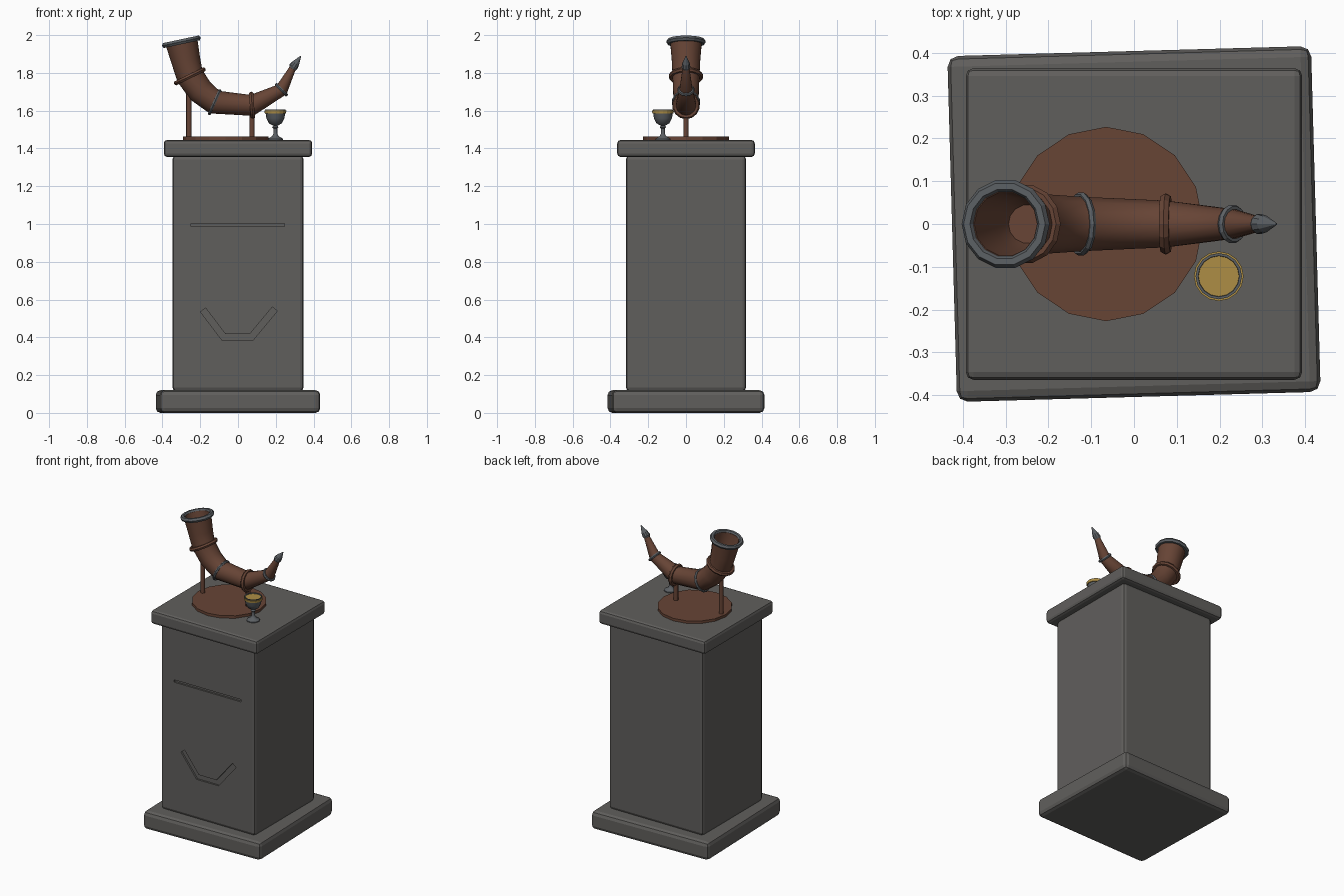
import bpy, bmesh, math
from mathutils import Vector

cube = bpy.data.objects.get("Cube")
if cube:
    bpy.data.objects.remove(cube, do_unlink=True)


def material(name, rgb):
    m = bpy.data.materials.new(name)
    m.use_nodes = True
    m.diffuse_color = (*rgb, 1)
    m.node_tree.nodes["Principled BSDF"].inputs["Base Color"].default_value = (*rgb, 1)
    return m


STONE = material("grey stone", (0.118, 0.114, 0.108))
BROWN = material("brown wood", (0.135, 0.058, 0.036))
METAL = material("dull metal", (0.105, 0.115, 0.125))
GOLD = material("gold", (0.42, 0.27, 0.06))


def finish(bm, name, mat, smooth=None):
    bmesh.ops.recalc_face_normals(bm, faces=bm.faces)
    mesh = bpy.data.meshes.new(name)
    bm.to_mesh(mesh)
    bm.free()
    mesh.materials.append(mat)
    ob = bpy.data.objects.new(name, mesh)
    bpy.context.collection.objects.link(ob)
    bpy.ops.object.select_all(action='DESELECT')
    ob.select_set(True)
    bpy.context.view_layer.objects.active = ob
    if smooth:
        bpy.ops.object.shade_smooth_by_angle(angle=math.radians(smooth))
    return ob


def block(name, half_x, half_y, z0, z1, bevel, turn=0):
    """Stone slab with softened edges."""
    bm = bmesh.new()
    bmesh.ops.create_cube(bm, size=1)
    for v in bm.verts:
        v.co = (v.co.x * 2 * half_x, v.co.y * 2 * half_y, z0 + (v.co.z + 0.5) * (z1 - z0))
    bmesh.ops.bevel(bm, geom=bm.edges[:], offset=bevel, segments=2, profile=0.5, affect='EDGES')
    ob = finish(bm, name, STONE)
    ob.rotation_euler.z = math.radians(turn)
    return ob


def skin(name, rings, mat, sides, smooth=None):
    """Skin rings of (x, z, radius, heading in degrees) in the xz plane."""
    bm = bmesh.new()
    loops = []
    for x, z, r, heading in rings:
        a = math.radians(heading)
        across = Vector((-math.sin(a), 0, math.cos(a)))
        loops.append([bm.verts.new(Vector((x, 0, z)) + r * (
            across * math.cos(t) + Vector((0, math.sin(t), 0))))
            for t in (math.tau * i / sides for i in range(sides))])
    for a, b in zip(loops, loops[1:]):
        for i in range(sides):
            j = (i + 1) % sides
            bm.faces.new((a[i], a[j], b[j], b[i]))
    bm.faces.new(loops[0])
    bm.faces.new(loops[-1])
    return finish(bm, name, mat, smooth)


def lathe(name, profile, mat, sides, x, y, smooth=None):
    """Upright turned part from (radius, z) points."""
    ob = skin(name, [(0, z, r, 90) for r, z in profile], mat, sides, smooth)
    ob.location = (x, y, 0)
    return ob


def band(name, x, z, heading, major, minor, mat):
    """Faceted ring clasped around the horn."""
    bpy.ops.mesh.primitive_torus_add(
        major_radius=major, minor_radius=minor, major_segments=14, minor_segments=6,
        location=(x, 0, z), rotation=(0, math.radians(90 - heading), 0))
    ob = bpy.context.object
    ob.name = name
    ob.data.materials.append(mat)


def carve(target, path, width, depth, front):
    """Cut a mitred groove along an open (x, z) path into the front face."""
    pts = [Vector(p) for p in path]
    left, right = [], []
    for i, p in enumerate(pts):
        d0 = (p - pts[i - 1]).normalized() if i else (pts[1] - p).normalized()
        d1 = (pts[i + 1] - p).normalized() if i < len(pts) - 1 else d0
        n = Vector((-d0.y - d1.y, d0.x + d1.x)).normalized()
        n *= width / 2 / n.dot(Vector((-d0.y, d0.x)))
        left.append(p + n)
        right.append(p - n)
    bm = bmesh.new()
    face = bm.faces.new([bm.verts.new((p.x, front - depth, p.y)) for p in left + right[::-1]])
    ext = bmesh.ops.extrude_face_region(bm, geom=[face])
    for v in ext["geom"]:
        if isinstance(v, bmesh.types.BMVert):
            v.co.y = front + depth
    cutter = finish(bm, "groove_cutter", STONE)
    cutter.hide_render = True
    bpy.context.view_layer.objects.active = target
    mod = target.modifiers.new("groove", 'BOOLEAN')
    mod.operation = 'DIFFERENCE'
    mod.solver = 'EXACT'
    mod.object = cutter
    bpy.ops.object.modifier_apply(modifier=mod.name)
    bpy.data.objects.remove(cutter, do_unlink=True)


# Pedestal
block("plinth_base", 0.425, 0.404, 0, 0.12, 0.025, turn=1.6)
column = block("plinth_column", 0.347, 0.318, 0.115, 1.362, 0.02)
block("plinth_cap", 0.393, 0.364, 1.355, 1.445, 0.018)

# Carved rule and horn outline on the front
carve(column, [(-0.25, 0.995), (0.245, 0.995)], 0.016, 0.012, -0.318)
carve(column, [(-0.185, 0.545), (-0.075, 0.4), (0.07, 0.4), (0.195, 0.55)], 0.034, 0.012, -0.318)

# Wooden stand
lathe("stand_disc", [(0.227, 1.443), (0.227, 1.462)], BROWN, 16, -0.065, 0)
lathe("tall_post", [(0.014, 1.455), (0.014, 1.72)], BROWN, 10, -0.26, 0, 40)
lathe("short_post", [(0.014, 1.455), (0.014, 1.6)], BROWN, 10, 0.074, 0, 40)

# Hollow horn, from the inside of the mouth round to the tip
skin("horn", [
    (-0.25, 1.77, 0.045, -74),
    (-0.262, 1.82, 0.062, -76),
    (-0.3, 1.968, 0.075, -78),
    (-0.3, 1.968, 0.086, -78),
    (-0.276, 1.865, 0.077, -76),
    (-0.255, 1.785, 0.073, -64),
    (-0.2, 1.705, 0.07, -48),
    (-0.124, 1.645, 0.065, -24),
    (0.074, 1.628, 0.056, 8),
    (0.232, 1.712, 0.035, 46),
    (0.293, 1.832, 0.017, 62),
], BROWN, 14, 40)
skin("horn_tip", [(0.285, 1.816, 0.016, 60), (0.293, 1.832, 0.024, 60),
                  (0.305, 1.85, 0.02, 60), (0.333, 1.89, 0.002, 60)], METAL, 10)

# Bands
band("rim_band", -0.3, 1.965, -78, 0.09, 0.015, METAL)
band("upper_wood_band", -0.255, 1.782, -64, 0.08, 0.013, BROWN)
band("middle_metal_band", -0.124, 1.645, -24, 0.066, 0.009, METAL)
band("lower_wood_band", 0.074, 1.628, 4, 0.06, 0.013, BROWN)
band("small_metal_band", 0.23, 1.711, 44, 0.037, 0.009, METAL)

# Goblet
lathe("goblet", [
    (0.04, 1.445), (0.04, 1.451), (0.016, 1.466), (0.01, 1.48), (0.01, 1.505),
    (0.017, 1.512), (0.011, 1.52), (0.034, 1.533), (0.048, 1.56), (0.054, 1.605),
    (0.048, 1.605), (0.042, 1.565), (0.026, 1.543), (0.004, 1.537),
], METAL, 16, 0.198, -0.122, 40)
lathe("goblet_gold_band", [
    (0.051, 1.584), (0.056, 1.585), (0.058, 1.6), (0.053, 1.6),
], GOLD, 16, 0.198, -0.122)
